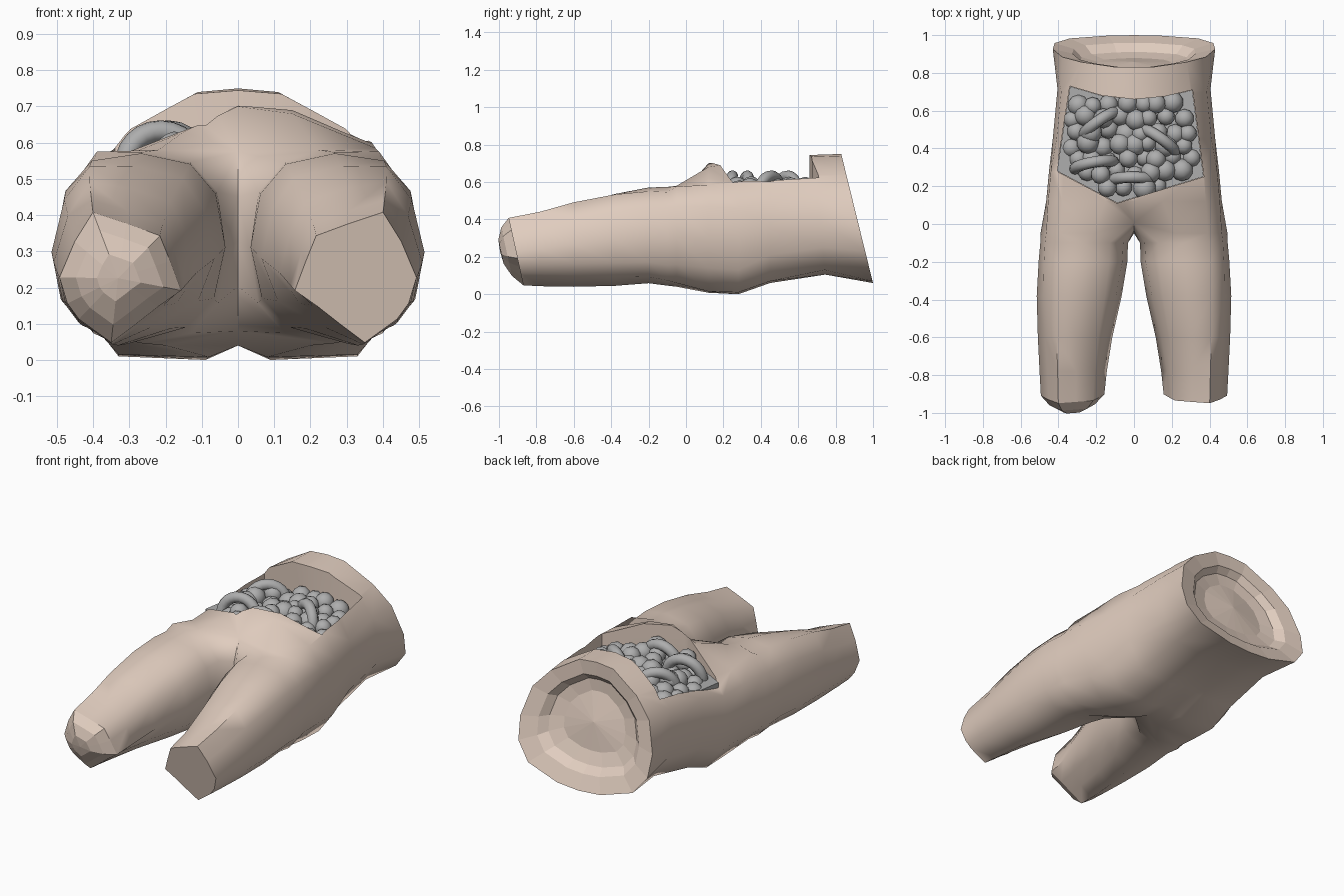
import bpy, bmesh, math, random
from mathutils import Vector, Matrix

if "Cube" in bpy.data.objects:
    bpy.data.objects.remove(bpy.data.objects["Cube"])

random.seed(4)

# Torso half-sections, top centre to bottom centre: (y, slant, [(x, z) ...])
TORSO = [
    (-0.05, 0, [(0, .575), (.22, .58), (.39, .575), (.465, .47), (.495, .30), (.46, .16), (.37, .06), (.20, .04), (0, .08)]),
    (0.12, 0, [(0, .70), (.15, .68), (.38, .585), (.455, .47), (.465, .30), (.43, .14), (.33, .015), (.08, .008), (0, .04)]),
    (0.28, 0, [(0, .72), (.15, .705), (.37, .60), (.44, .46), (.45, .30), (.42, .13), (.33, .01), (.09, 0), (0, .04)]),
    (0.45, 0, [(0, .74), (.14, .72), (.33, .625), (.41, .50), (.43, .37), (.41, .21), (.32, .07), (.10, .06), (0, .08)]),
    (0.68, .1, [(0, .745), (.12, .735), (.30, .638), (.385, .53), (.405, .40), (.39, .25), (.31, .13), (.12, .105), (0, .11)]),
    (0.83, .246, [(0, .75), (.11, .74), (.28, .638), (.38, .53), (.43, .36), (.42, .23), (.34, .13), (.14, .07), (0, .06)]),
]
# Leg sections: y, centre x, centre z, radius x, radius z, slant, blend to end shape
LEG = [
    (-0.10, .264, .31, .232, .264, 0, 0),
    (-0.20, .27, .317, .235, .258, 0, .1),
    (-0.38, .29, .298, .225, .253, 0, .35),
    (-0.60, .312, .27, .197, .23, 0, .65),
    (-0.78, .322, .243, .178, .2, 0, .9),
    (-0.87, .325, .228, .168, .18, -.22, 1),
]
# Angular outline of the leg end, in units of its radii
END = [(-.65, .64), (-.1, .83), (.45, 1), (.75, .55), (1, 0), (.87, -.4),
       (.68, -.64), (.15, -1), (-.25, -.72), (-.62, -.45), (-1, -.2), (-.82, .25)]
OPENING = [(-.34, .73), (-.17, .68), (0, .66), (.16, .675), (.31, .71),
           (.37, .25), (-.09, .11), (-.41, .28)]


def torso_ring(y, slant, pts, sag):
    """Nine outer points plus three on the centre plane."""
    pts = [(x, z - (sag if i in (1, 2) else 0)) for i, (x, z) in enumerate(pts)]
    z0, z1 = pts[-1][1], pts[0][1]
    pts += [(0, z0 + (z1 - z0) * k / 4) for k in (1, 2, 3)]
    ring = [Vector((x, y + slant * (.75 - z), z)) for x, z in pts]
    if y < 0:  # round the crotch in profile
        for v in ring:
            if v.x == 0:
                v.y += .06 * ((v.z - .33) / .25) ** 2
    return ring


def leg_ring(y, cx, cz, rx, rz, slant, blend):
    ring = []
    for i, (ex, ez) in enumerate(END):
        a = math.radians(120 - 30 * i)
        c, s = [math.copysign(abs(v) ** .78, v) for v in (math.cos(a), math.sin(a))]
        z = cz + rz * (s + (ez - s) * blend)
        ring.append(Vector((cx + rx * (c + (ex - c) * blend), y + slant * (z - .05), z)))
    return ring


def inset(ring, centre, scale, dy):
    return [centre + (p - centre) * scale + Vector((0, dy, 0)) for p in ring]


def new_object(name, bm, mat=None):
    me = bpy.data.meshes.new(name)
    bm.to_mesh(me)
    bm.free()
    ob = bpy.data.objects.new(name, me)
    bpy.context.collection.objects.link(ob)
    if mat:
        me.materials.append(mat)
    return ob


def smooth(ob, angle):
    bpy.ops.object.select_all(action='DESELECT')
    ob.select_set(True)
    bpy.context.view_layer.objects.active = ob
    bpy.ops.object.shade_smooth_by_angle(angle=math.radians(angle))


def material(name, *rgb):
    m = bpy.data.materials.new(name)
    m.diffuse_color = (*rgb, 1)
    m.use_nodes = True
    m.node_tree.nodes["Principled BSDF"].inputs["Base Color"].default_value = m.diffuse_color
    return m


skin = material("skin", .75, .61, .52)
grey = material("dark_grey", .42, .42, .42)

# Body: each side lofted from leg end to waist, joined on the centre plane
bm = bmesh.new()
for side in (1, -1):
    legs = [leg_ring(*r) for r in LEG]
    end = legs[-1]
    mid = sum(end, Vector()) / 12
    # one leg has a flat end, the other a rounded stump
    caps = [(0, 0)] if side > 0 else [(.72, -.05), (.36, -.08), (0, -.085)]
    legs += [inset(end, mid, s, d) for s, d in caps]
    # the belly is lower on the side where the opening runs wide
    waist = [torso_ring(*r, .05 if side < 0 and i in (1, 2) else 0) for i, r in enumerate(TORSO)]
    rim, hub = waist[-1], Vector((0, .83 + .246 * .34, .41))
    # stepped, dished waist end
    waist += [inset(rim, hub, s, d) for s, d in [(.76, -.02), (.66, -.06), (.46, -.075), (0, -.055)]]
    rings = [[bm.verts.new((v.x * side, v.y, v.z)) for v in r] for r in legs[::-1] + waist]
    for a, b in zip(rings, rings[1:]):
        for i in range(12):
            j = (i + 1) % 12
            quad = (a[i], a[j], b[j], b[i])
            if any(abs(v.co.x) > 1e-5 for v in quad):
                bm.faces.new(quad)
bmesh.ops.delete(bm, geom=[v for v in bm.verts if not v.link_faces], context='VERTS')
bmesh.ops.remove_doubles(bm, verts=bm.verts, dist=1e-4)
bmesh.ops.recalc_face_normals(bm, faces=bm.faces)
body = new_object("lower_body", bm, skin)


def prism(name, mat, outline, z0, z1):
    bm = bmesh.new()
    face = bm.faces.new([bm.verts.new((x, y, z0)) for x, y in outline])
    ext = bmesh.ops.extrude_face_region(bm, geom=[face])
    bmesh.ops.translate(bm, vec=(0, 0, z1 - z0),
                        verts=[g for g in ext['geom'] if isinstance(g, bmesh.types.BMVert)])
    bmesh.ops.recalc_face_normals(bm, faces=bm.faces)
    return new_object(name, bm, mat)


# Opening cut into the belly
cutter = prism("opening_cutter", skin, OPENING, .50, 1)
cutter.hide_render = True
mod = body.modifiers.new("opening", 'BOOLEAN')
mod.operation, mod.solver, mod.object = 'DIFFERENCE', 'EXACT', cutter
bpy.context.view_layer.objects.active = body
bpy.ops.object.modifier_apply(modifier=mod.name)
bpy.data.objects.remove(cutter)
smooth(body, 65)
for p in body.data.polygons:  # faceted end caps
    if abs(p.center.y) > .8 and abs(p.normal.y) > .5:
        p.use_smooth = False

# Bed under the filling
prism("filling_bed", grey, [(x * .995, .43 + (y - .43) * .995) for x, y in OPENING], .501, .53)


def inside(x, y):
    hit = False
    for (x0, y0), (x1, y1) in zip(OPENING, OPENING[1:] + OPENING[:1]):
        if (y0 > y) != (y1 > y) and x < x0 + (x1 - x0) * (y - y0) / (y1 - y0):
            hit = not hit
    return hit


# Rounded lumps filling the opening
bm = bmesh.new()
for i in range(-6, 7):
    for j in range(9):
        x = i * .085 + (j % 2) * .042 + random.uniform(-.015, .015)
        y = .13 + j * .072 + random.uniform(-.015, .015)
        if inside(x * 1.1, .43 + (y - .43) * 1.1):
            z = random.uniform(.53, .58) - .25 * max(0, abs(x) - .2)
            bmesh.ops.create_icosphere(bm, subdivisions=2, radius=random.uniform(.045, .062),
                                       matrix=Matrix.Translation((x, y, z)))
smooth(new_object("filling_lumps", bm, grey), 40)

# Looped tubes standing among the lumps
for x, y, turn in [(-.18, .53, 35), (.13, .44, -35), (-.21, .31, 10), (-.01, .23, 0)]:
    bpy.ops.mesh.primitive_torus_add(
        major_segments=24, minor_segments=10, major_radius=.104, minor_radius=.03,
        location=(x, y, .53), rotation=(math.radians(80), 0, math.radians(turn)))
    loop = bpy.context.object
    loop.name = "filling_loop"
    loop.data.materials.append(grey)
    smooth(loop, 40)
